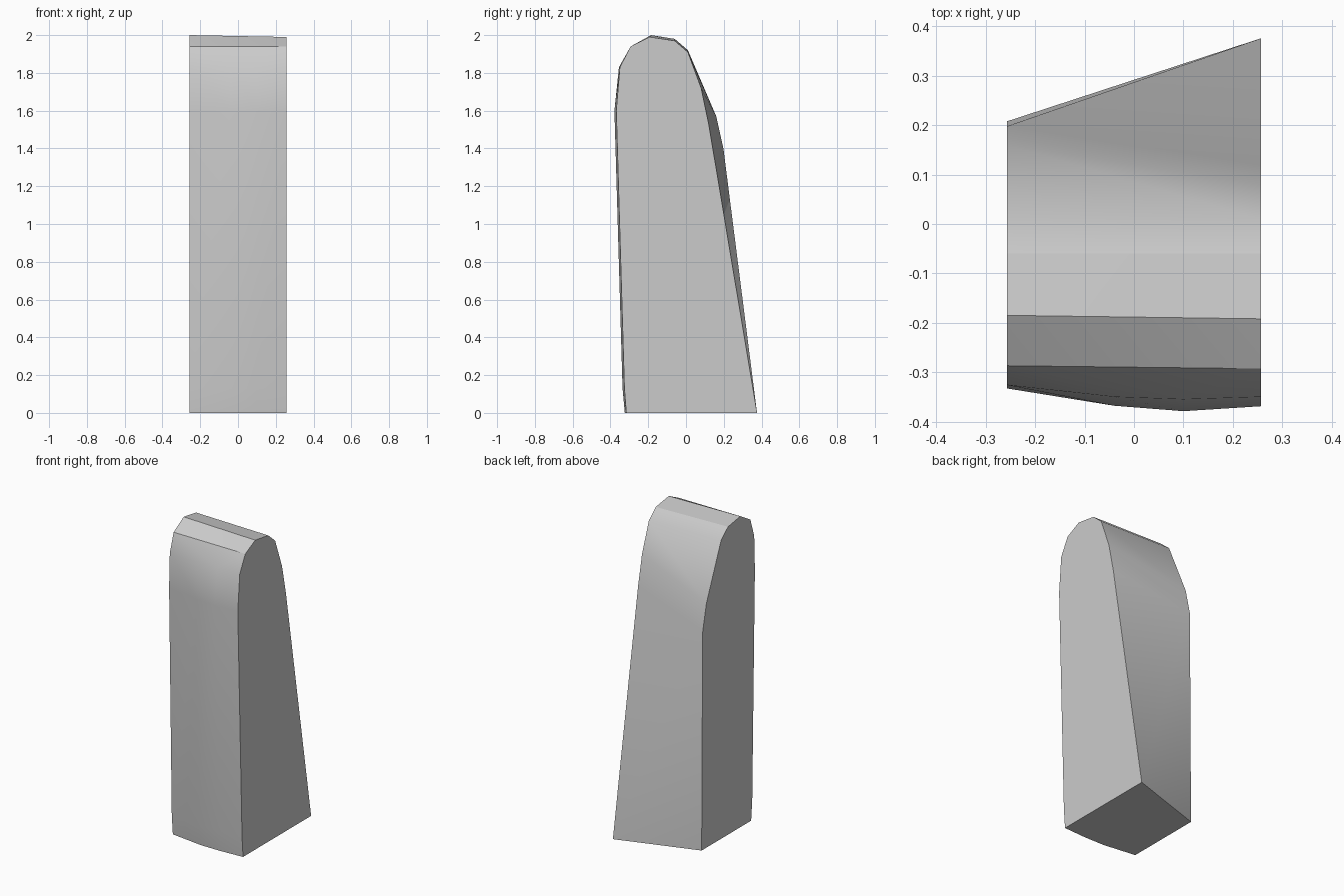
import bpy
import bmesh
import math

cube = bpy.data.objects.get("Cube")
if cube:
    bpy.data.objects.remove(cube, do_unlink=True)

# One plain grey
grey = bpy.data.materials.new("plain_grey")
grey.use_nodes = True
colour = (0.6, 0.6, 0.6, 1)
grey.diffuse_color = colour
grey.node_tree.nodes["Principled BSDF"].inputs["Base Color"].default_value = colour

HALF = 0.257

# Side outlines as (y, z), from the bottom front over the top to the bottom back
narrow_side = [(-.295, 0), (-.306, .13), (-.333, 1.6), (-.326, 1.82), (-.287, 1.94),
               (-.185, 2), (-.06, 1.98), (.01, 1.92), (.16, 1.57), (.198, 1.4), (.208, 0)]
wide_side = [(-.316, 0), (-.326, .13), (-.369, 1.6), (-.35, 1.83), (-.293, 1.94),
             (-.192, 1.99), (-.06, 1.97), (.01, 1.91), (.08, 1.72), (.12, 1.53), (.376, 0)]

# Gentle bulge across the front
bulge = {-.04: [(-.323, 0), (-.336, .13), (-.368, 1.6), (-.35, 1.83)],
         .1: [(-.324, 0), (-.336, .13), (-.379, 1.6), (-.355, 1.83)]}

# The block is the convex skin around these outlines
bm = bmesh.new()
for x, outline in {-HALF: narrow_side, HALF: wide_side, **bulge}.items():
    for y, z in outline:
        bm.verts.new((x, y, z))
hull = bmesh.ops.convex_hull(bm, input=bm.verts)
loose = [v for v in bm.verts if not v.link_faces]
bmesh.ops.delete(bm, geom=loose, context='VERTS')
bmesh.ops.dissolve_limit(bm, angle_limit=math.radians(0.2), verts=bm.verts, edges=bm.edges)
bmesh.ops.recalc_face_normals(bm, faces=bm.faces)

mesh = bpy.data.meshes.new("tapered_block")
bm.to_mesh(mesh)
bm.free()
mesh.materials.append(grey)
block = bpy.data.objects.new("tapered_block", mesh)
bpy.context.collection.objects.link(block)

# Smooth the curved skin, keep the side rims sharp
bpy.ops.object.select_all(action='DESELECT')
block.select_set(True)
bpy.context.view_layer.objects.active = block
bpy.ops.object.shade_smooth_by_angle(angle=math.radians(29))
